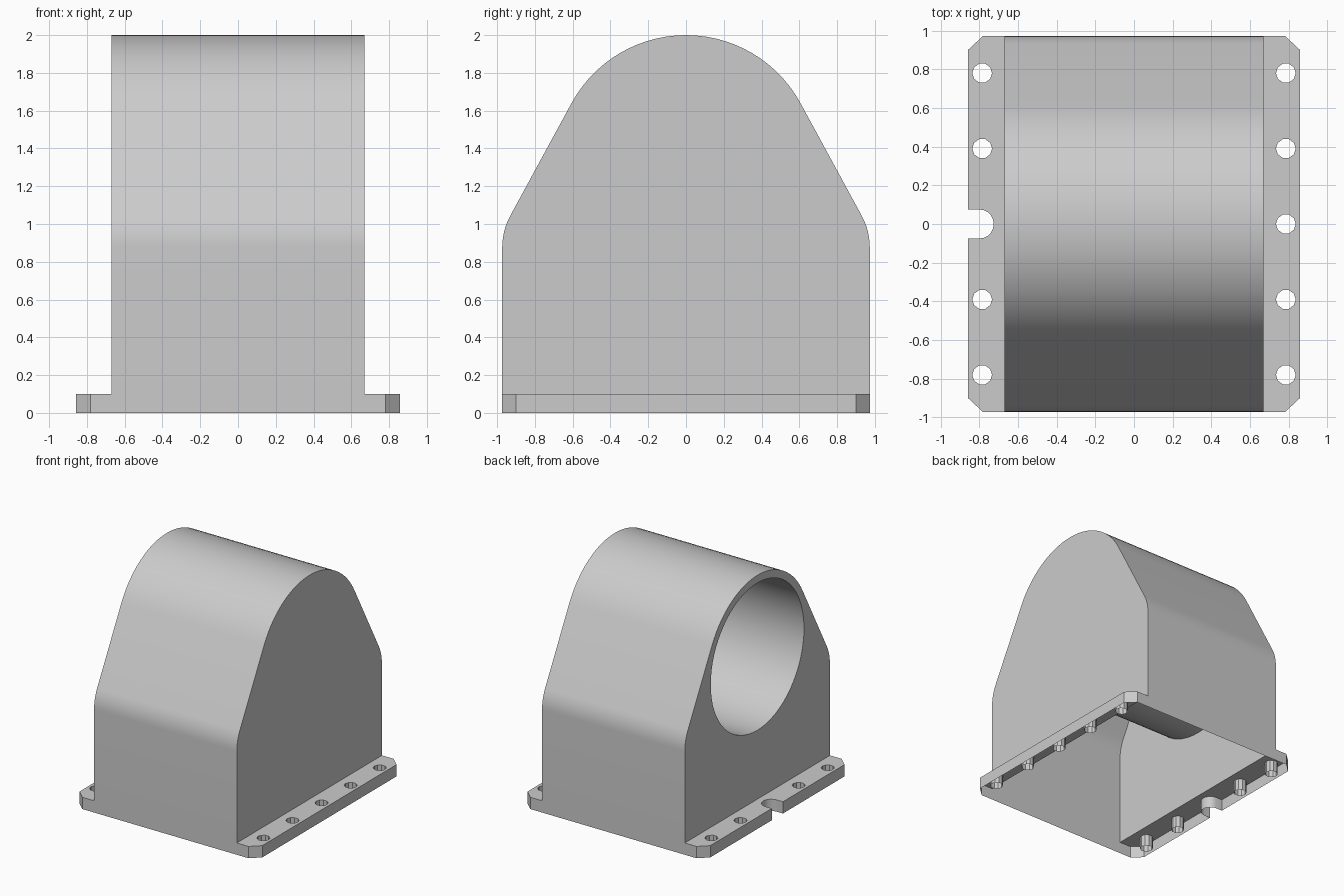
import bpy, bmesh
from math import sin, cos, radians
from mathutils import Vector

cube = bpy.data.objects.get("Cube")
if cube:
    bpy.data.objects.remove(cube, do_unlink=True)

HALF_X = 0.67          # housing half length
HALF_Y = 0.973         # housing half width
FLANGE_X = 0.858       # flange half length
FLANGE_Z = 0.1
BORE_Z, CROWN_R, BORE_R = 1.31, 0.69, 0.625
SLOPE = 28.55          # angle of the sloped shoulders
FILLET = 0.35

gray = bpy.data.materials.new("plain gray")
gray.use_nodes = True
gray.diffuse_color = (0.6, 0.6, 0.6, 1)
gray.node_tree.nodes["Principled BSDF"].inputs["Base Color"].default_value = (0.6, 0.6, 0.6, 1)


def arc(cx, cy, r, start, end, steps):
    return [(cx + r * cos(radians(start + (end - start) * i / steps)),
             cy + r * sin(radians(start + (end - start) * i / steps)))
            for i in range(steps + 1)]


def circle(cx, cy, r, steps):
    return arc(cx, cy, r, 0, 360, steps)[:-1]


def path(bm, points):
    return [bm.verts.new(p) for p in points]


def band(bm, a, b, closed=False):
    n = len(a)
    for i in range(n if closed else n - 1):
        j = (i + 1) % n
        bm.faces.new((a[i], a[j], b[j], b[i]))


def fill(bm, loops, normal):
    edges = []
    for loop in loops:
        for v, w in zip(loop, loop[1:] + loop[:1]):
            edges.append(bm.edges.get((v, w)) or bm.edges.new((v, w)))
    bmesh.ops.triangle_fill(bm, use_beauty=True, use_dissolve=False,
                            edges=edges, normal=Vector(normal))


def finish(bm, name):
    bmesh.ops.recalc_face_normals(bm, faces=bm.faces[:])
    mesh = bpy.data.meshes.new(name)
    bm.to_mesh(mesh)
    bm.free()
    mesh.materials.append(gray)
    obj = bpy.data.objects.new(name, mesh)
    bpy.context.collection.objects.link(obj)
    bpy.ops.object.select_all(action='DESELECT')
    obj.select_set(True)
    bpy.context.view_layer.objects.active = obj
    bpy.ops.object.shade_smooth_by_angle(angle=radians(30))


# Housing outline: upright wall, fillet, sloped shoulder, round crown
n_y, n_z = cos(radians(SLOPE)), sin(radians(SLOPE))
fillet_y = HALF_Y - FILLET
fillet_z = (CROWN_R + n_z * BORE_Z - FILLET - n_y * fillet_y) / n_z
side = [(HALF_Y, 0), (HALF_Y, FLANGE_Z)] + arc(fillet_y, fillet_z, FILLET, 0, SLOPE, 6)
crown = arc(0, BORE_Z, CROWN_R, SLOPE, 180 - SLOPE, 28)
profile = side + crown + [(-y, z) for y, z in reversed(side)]

# Housing skin, open underneath, with a blind bore in the left-hand end
bm = bmesh.new()
open_end = path(bm, [(-HALF_X, y, z) for y, z in profile])
shut_end = path(bm, [(HALF_X, y, z) for y, z in profile])
band(bm, open_end, shut_end)
bore = circle(0, BORE_Z, BORE_R, 64)
mouth = path(bm, [(-HALF_X, y, z) for y, z in bore])
floor = path(bm, [(HALF_X - 0.065, y, z) for y, z in bore])
band(bm, mouth, floor, closed=True)
bm.faces.new(floor)
fill(bm, [open_end[1:-1], mouth], (-1, 0, 0))
fill(bm, [shut_end[1:-1]], (1, 0, 0))
finish(bm, "housing")

# Flange ledges: hollow underneath, bolt holes as sleeves, slot on one side
for sign, name in ((1, "right_flange"), (-1, "left_flange")):
    chamfer = [(HALF_X, HALF_Y), (0.78, HALF_Y), (FLANGE_X, 0.9)]
    slot = []
    hole_rows = [-0.78, -0.39, 0, 0.39, 0.78]
    if sign < 0:
        slot = [(FLANGE_X, -0.075)] + arc(0.8, 0, 0.075, -90, -270, 10) + [(FLANGE_X, 0.075)]
        hole_rows.remove(0)
    outline = [(x, -y) for x, y in chamfer] + slot + chamfer[::-1]

    bm = bmesh.new()
    top = path(bm, [(sign * x, y, FLANGE_Z) for x, y in outline])
    rim = path(bm, [(sign * x, y, 0) for x, y in outline])
    band(bm, top, rim)
    loops = [top]
    for row in hole_rows:
        hole = circle(0.785, row, 0.051, 10)
        upper = path(bm, [(sign * x, y, FLANGE_Z) for x, y in hole])
        lower = path(bm, [(sign * x, y, 0) for x, y in hole])
        band(bm, upper, lower, closed=True)
        loops.append(upper)
    fill(bm, loops, (0, 0, 1))
    finish(bm, name)
